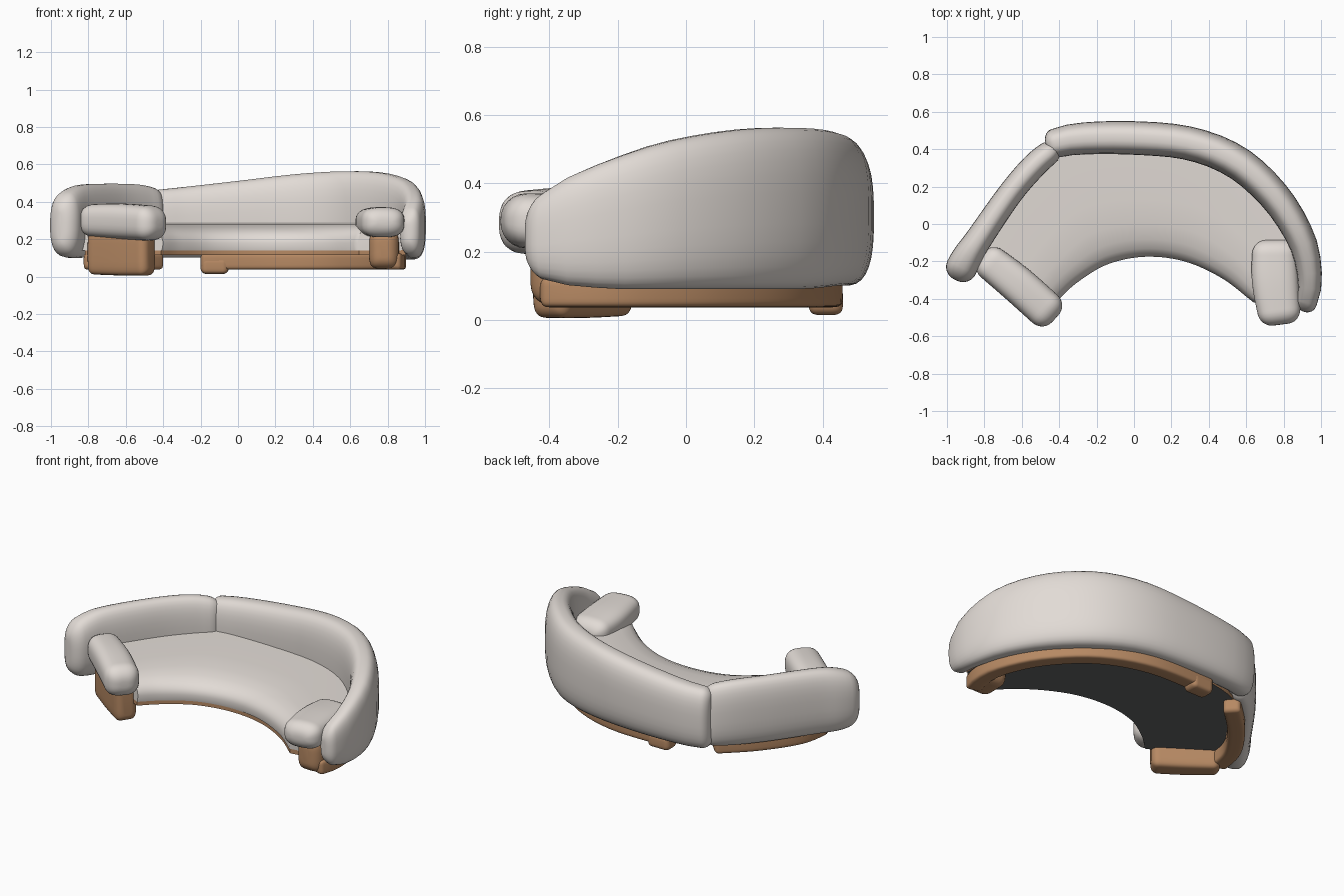
import bpy, bmesh, math
from mathutils import Vector

cube = bpy.data.objects.get("Cube")
if cube:
    bpy.data.objects.remove(cube, do_unlink=True)


def material(name, rgb):
    m = bpy.data.materials.new(name)
    m.use_nodes = True
    m.diffuse_color = (*rgb, 1)
    bsdf = m.node_tree.nodes["Principled BSDF"]
    bsdf.inputs["Base Color"].default_value = (*rgb, 1)
    bsdf.inputs["Roughness"].default_value = 0.8
    return m


fabric = material("warm grey fabric", (0.76, 0.71, 0.67))
wood = material("brown wood", (0.47, 0.25, 0.125))
lining = material("dark lining", (0.125, 0.13, 0.135))


def smooth_path(points, steps=12):
    """Dense Catmull-Rom curve through points of any dimension."""
    p = [Vector(q) for q in points]
    p = [p[0] * 2 - p[1]] + p + [p[-1] * 2 - p[-2]]
    out = []
    for a, b, c, d in zip(p, p[1:], p[2:], p[3:]):
        for i in range(steps):
            t = i / steps
            out.append((b * 2 + (c - a) * t + (a * 2 - b * 5 + c * 4 - d) * t ** 2
                        + (b * 3 - a - c * 3 + d) * t ** 3) / 2)
    return out + [p[-2]]


def resample(path, distances):
    """Values of the path at the given fractions of its plan length."""
    sums = [0]
    for a, b in zip(path, path[1:]):
        sums.append(sums[-1] + math.hypot(b[0] - a[0], b[1] - a[1]))
    out = []
    for f in distances:
        s, i = f * sums[-1], 0
        while i < len(path) - 2 and sums[i + 1] < s:
            i += 1
        out.append(path[i].lerp(path[i + 1], (s - sums[i]) / (sums[i + 1] - sums[i])))
    return out


def loft(name, rings, mats, angle=60):
    """Skin closed rings of points and cap both ends."""
    bm = bmesh.new()
    rows = [[bm.verts.new(v) for v in ring] for ring in rings]
    n = len(rows[0])
    for a, b in zip(rows, rows[1:]):
        for i in range(n):
            j = (i + 1) % n
            bm.faces.new((a[i], a[j], b[j], b[i]))
    bm.faces.new(rows[0])
    bm.faces.new(rows[-1])
    bmesh.ops.recalc_face_normals(bm, faces=bm.faces)
    if len(mats) > 1:
        for f in bm.faces:
            f.material_index = int(f.normal.z < -0.9)
    mesh = bpy.data.meshes.new(name)
    bm.to_mesh(mesh)
    bm.free()
    for m in mats:
        mesh.materials.append(m)
    ob = bpy.data.objects.new(name, mesh)
    bpy.context.collection.objects.link(ob)
    bpy.ops.object.select_all(action="DESELECT")
    ob.select_set(True)
    bpy.context.view_layer.objects.active = ob
    bpy.ops.object.shade_smooth_by_angle(angle=math.radians(angle))


def sweep(name, stations, mat, power, radius, sides=32, spans=24):
    """Rounded bar through stations of (x, y, bottom, top, width)."""
    path = smooth_path(stations)
    length = sum(math.hypot(b[0] - a[0], b[1] - a[1]) for a, b in zip(path, path[1:]))
    cap = [math.pi / 2 * i / 6 for i in range(6)]
    ends = [(radius * (1 - math.cos(a)) / length, radius * (1 - math.sin(a))) for a in cap]
    r = radius / length
    marks = ends + [(r + (1 - 2 * r) * i / spans, 0) for i in range(spans + 1)]
    marks += [(1 - d, inset) for d, inset in reversed(ends)]
    spots = resample(path, [m[0] for m in marks])
    rings = []
    for k, (s, (_, inset)) in enumerate(zip(spots, marks)):
        a, b = spots[max(k - 1, 0)], spots[min(k + 1, len(spots) - 1)]
        side = Vector((b[1] - a[1], a[0] - b[0], 0)).normalized()
        half_w = max(s[4] / 2 - inset, 0.004)
        half_h = max((s[3] - s[2]) / 2 - inset, 0.004)
        ring = []
        for i in range(sides):
            t = math.tau * (i + 0.5) / sides
            c, z = math.cos(t), math.sin(t)
            u = math.copysign(abs(c) ** (2 / power), c) * half_w
            v = math.copysign(abs(z) ** (2 / power), z) * half_h
            ring.append(Vector((s[0], s[1], (s[2] + s[3]) / 2 + v)) + side * u)
        rings.append(ring)
    loft(name, rings, [mat])


# Backrests: long one wraps the left side, short one the right
sweep("long_backrest", [
    (-0.47, 0.42, 0.10, 0.46, 0.15), (-0.3, 0.455, 0.10, 0.478, 0.17),
    (0, 0.46, 0.10, 0.512, 0.18), (0.3, 0.43, 0.10, 0.547, 0.18),
    (0.55, 0.33, 0.09, 0.563, 0.18), (0.75, 0.15, 0.09, 0.558, 0.17),
    (0.88, -0.05, 0.09, 0.525, 0.155), (0.93, -0.2, 0.09, 0.478, 0.14),
    (0.94, -0.33, 0.10, 0.425, 0.125), (0.928, -0.4, 0.11, 0.385, 0.115),
    (0.905, -0.468, 0.15, 0.33, 0.11),
], fabric, 2.8, 0.05)
sweep("short_backrest", [
    (-0.4, 0.42, 0.10, 0.46, 0.12), (-0.52, 0.325, 0.10, 0.49, 0.135),
    (-0.66, 0.165, 0.10, 0.497, 0.135), (-0.83, -0.08, 0.10, 0.492, 0.145),
    (-0.9, -0.19, 0.10, 0.47, 0.165), (-0.953, -0.3, 0.12, 0.42, 0.17),
], fabric, 2.6, 0.075)

# Seat: lofted between the back and front outlines
rear = smooth_path([(-0.84, -0.19), (-0.68, 0.1), (-0.43, 0.38), (0, 0.44),
                    (0.45, 0.36), (0.78, 0.06), (0.9, -0.16), (0.91, -0.38)])
front = smooth_path([(-0.4, -0.4), (-0.3, -0.31), (-0.14, -0.215), (0.06, -0.175),
                     (0.27, -0.2), (0.47, -0.29), (0.64, -0.42)])
SPANS = 40
marks = [i / SPANS for i in range(SPANS + 1)]
pairs = list(zip(resample(rear, marks), resample(front, marks)))


def seat_loft(name, profile, mats, angle):
    rings = [[(*a.lerp(b, s), z) for s, z in profile] for a, b in pairs]
    loft(name, rings, mats, angle)


seat_loft("seat", [(0, 0.14), (0, 0.29), (0.5, 0.285), (0.72, 0.278), (0.85, 0.262),
                   (0.93, 0.242), (0.98, 0.215), (1, 0.18), (0.985, 0.14)],
          [fabric], 50)
seat_loft("seat_board", [(0.05, 0.115), (0.05, 0.142), (0.975, 0.142), (0.975, 0.115)],
          [wood, lining], 30)

# Arm cushions
sweep("right_arm_cushion", [(-0.82, -0.165, 0.215, 0.385, 0.18), (-0.62, -0.325, 0.2, 0.39, 0.2),
                            (-0.42, -0.505, 0.19, 0.375, 0.2)], fabric, 2.8, 0.075)
sweep("left_arm_cushion", [(0.75, -0.085, 0.21, 0.355, 0.23), (0.755, -0.3, 0.21, 0.37, 0.25),
                           (0.785, -0.538, 0.21, 0.37, 0.22)], fabric, 2.8, 0.07)

# Wooden arm supports
sweep("right_arm_support", [(-0.785, -0.19, 0.012, 0.25, 0.12), (-0.62, -0.305, 0.006, 0.25, 0.13),
                            (-0.465, -0.41, 0.006, 0.25, 0.13)], wood, 5, 0.04)
sweep("left_arm_support", [(0.78, -0.24, 0.042, 0.25, 0.16),
                           (0.78, -0.455, 0.042, 0.25, 0.16)], wood, 4, 0.06)

# Base rails and rear foot
sweep("long_base_rail", [(x, y, 0.037, 0.125, 0.095) for x, y in (
    (-0.2, 0.41), (0.2, 0.4), (0.5, 0.29), (0.72, 0.08), (0.835, -0.15),
    (0.85, -0.31), (0.82, -0.42))], wood, 5, 0.025)
sweep("short_base_rail", [(x, y, 0.037, 0.125, 0.1) for x, y in (
    (-0.425, 0.34), (-0.6, 0.17), (-0.74, -0.03), (-0.78, -0.21))], wood, 5, 0.025)
sweep("rear_foot", [(-0.2, 0.41, 0.014, 0.1, 0.1),
                    (-0.05, 0.41, 0.014, 0.1, 0.1)], wood, 4, 0.03)
